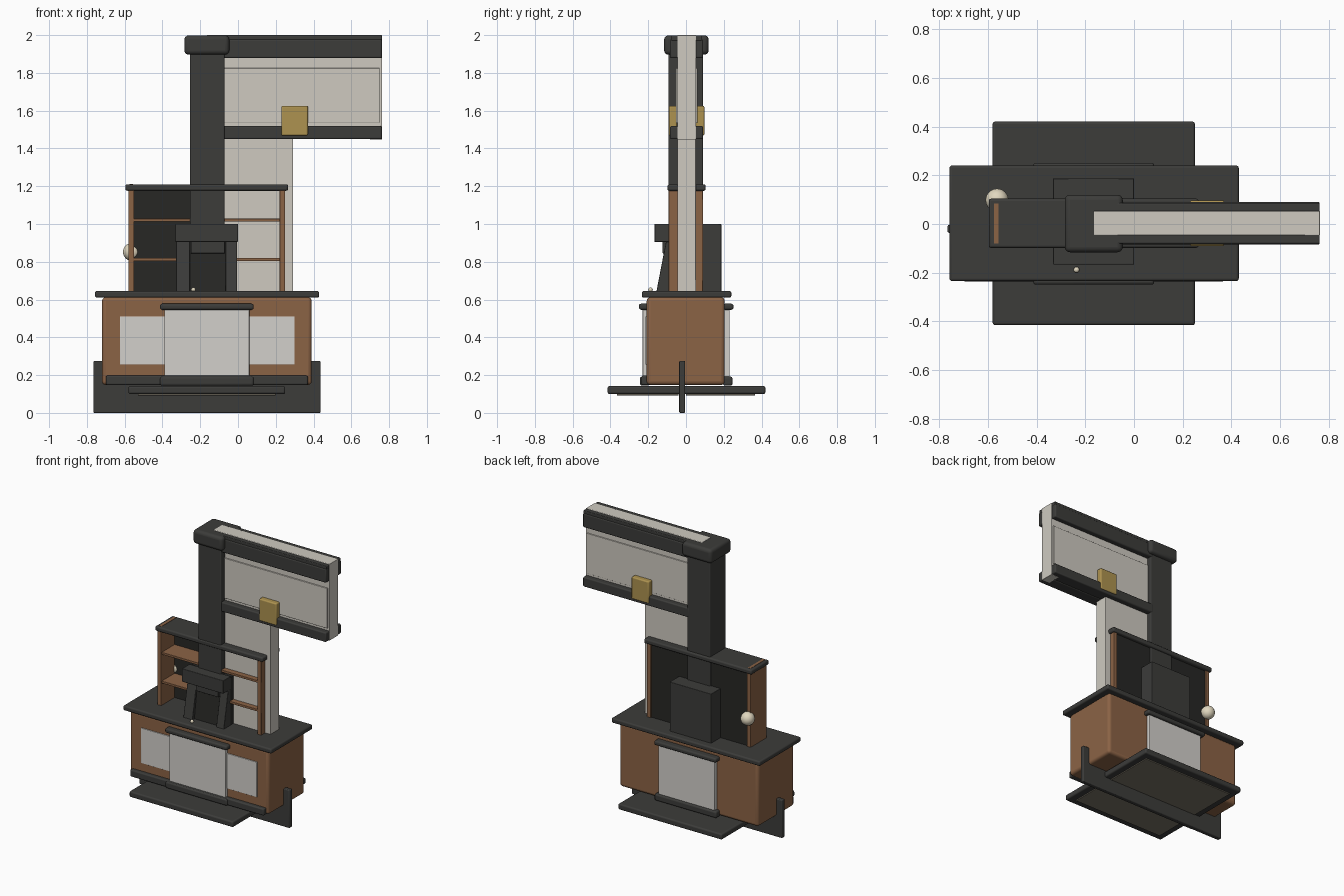
import bpy, bmesh
from mathutils import Vector

if "Cube" in bpy.data.objects:
    bpy.data.objects.remove(bpy.data.objects["Cube"])


def mat(name, col):
    m = bpy.data.materials.new(name)
    m.diffuse_color = (*col, 1)
    m.use_nodes = True
    m.node_tree.nodes["Principled BSDF"].inputs["Base Color"].default_value = m.diffuse_color
    return m


DARK = mat("charcoal", (0.045, 0.045, 0.042))
BLACK = mat("soot", (0.02, 0.02, 0.018))
WOOD = mat("wood", (0.26, 0.125, 0.06))
PALE = mat("pale_stone", (0.62, 0.59, 0.53))
WHITE = mat("pale_panel", (0.65, 0.63, 0.60))
GOLD = mat("brass", (0.42, 0.29, 0.08))
TAUPE = mat("underside", (0.19, 0.17, 0.13))
CREAM = mat("cream", (0.75, 0.68, 0.52))


def finish(name, bm, material, bevel=0, seg=3):
    bmesh.ops.recalc_face_normals(bm, faces=bm.faces)
    me = bpy.data.meshes.new(name)
    bm.to_mesh(me)
    bm.free()
    ob = bpy.data.objects.new(name, me)
    bpy.context.collection.objects.link(ob)
    me.materials.append(material)
    if bevel:
        b = ob.modifiers.new("bevel", 'BEVEL')
        b.width, b.segments = bevel, seg
    bpy.ops.object.select_all(action='DESELECT')
    ob.select_set(True)
    bpy.context.view_layer.objects.active = ob
    bpy.ops.object.shade_smooth_by_angle()
    return ob


def box(name, x, y, z, material, bevel=0.004, seg=3):
    """Box from (min, max) ranges."""
    bm = bmesh.new()
    bmesh.ops.create_cube(bm, size=1)
    for v in bm.verts:
        v.co = Vector([(r[0] + r[1]) / 2 + c * (r[1] - r[0]) for r, c in zip((x, y, z), v.co)])
    return finish(name, bm, material, bevel, seg)


def prism(name, pts, lo, hi, axis, material, bevel=0.0):
    """Extrude a profile: axis 'x' takes (y, z) points, axis 'y' takes (x, z) points."""
    bm = bmesh.new()
    place = (lambda a, b: (lo, a, b)) if axis == 'x' else (lambda a, b: (a, lo, b))
    face = bm.faces.new([bm.verts.new(place(a, b)) for a, b in pts])
    out = bmesh.ops.extrude_face_region(bm, geom=[face])
    move = Vector((hi - lo, 0, 0)) if axis == 'x' else Vector((0, hi - lo, 0))
    bmesh.ops.translate(bm, verts=[g for g in out['geom'] if isinstance(g, bmesh.types.BMVert)], vec=move)
    return finish(name, bm, material, bevel)


def ball(name, loc, r, material):
    bm = bmesh.new()
    bmesh.ops.create_uvsphere(bm, u_segments=32, v_segments=16, radius=r)
    bmesh.ops.translate(bm, verts=bm.verts, vec=loc)
    return finish(name, bm, material)


# Base: upright keel with raised ends, crossed by a flat foot plate
prism("keel", [(-0.765, 0.005), (0.437, 0.005), (0.437, 0.28), (0.38, 0.28), (0.38, 0.16),
               (-0.71, 0.16), (-0.71, 0.28), (-0.765, 0.28)], -0.036, -0.004, 'y', DARK, 0.006).location.z = -0.005
box("foot_plate", (-0.58, 0.25), (-0.415, 0.42), (0.10, 0.142), DARK, 0.01)
for s, (a, b) in (("front", (-0.365, -0.04)), ("back", (0.0, 0.365))):
    box("underside_panel_" + s, (-0.53, 0.20), (a, b), (0.093, 0.11), TAUPE, 0.002)

# Cabinet with its worktop
box("cabinet", (-0.72, 0.39), (-0.208, 0.205), (0.148, 0.612), WOOD, 0.02, 4)
box("worktop", (-0.757, 0.43), (-0.234, 0.24), (0.61, 0.645), DARK, 0.01)
box("long_front_panel", (-0.625, 0.30), (-0.214, -0.19), (0.256, 0.51), WHITE, 0.002)
box("front_lip", (-0.70, 0.37), (-0.236, -0.19), (0.148, 0.197), DARK, 0.008)

# Centre panel and its two rails, front and back
for s, side in ((-1, "front"), (1, "back")):
    def span(a, b):
        return tuple(sorted((s * a + 0.001, s * b + 0.001)))
    box("centre_panel_" + side, (-0.39, 0.06), span(0.19, 0.23), (0.185, 0.55), WHITE, 0.004)
    box("upper_rail_" + side, (-0.413, 0.083), span(0.195, 0.25), (0.546, 0.578), DARK, 0.011)
    box("lower_rail_" + side, (-0.413, 0.083), span(0.195, 0.245), (0.144, 0.192), DARK, 0.011)

# Open shelf unit
for n, a, b, top in (("left", -0.58, -0.55, 1.19), ("right", 0.22, 0.25, 1.19)):
    box("shelf_wall_" + n, (a, b), (-0.092, 0.09), (0.64, top), WOOD, 0.003)
box("shelf_top", (-0.596, 0.265), (-0.098, 0.104), (1.176, 1.21), DARK, 0.01)
box("shelf_top_inlay", (-0.575, -0.555), (-0.08, 0.085), (1.17, 1.212), WOOD, 0)
for i, z in enumerate((0.812, 1.02)):
    box(f"shelf_{i + 1}", (-0.555, 0.225), (-0.085, 0.075), (z - 0.008, z + 0.008), WOOD, 0.002)
box("shelf_back", (-0.555, 0.225), (0.062, 0.08), (0.64, 1.18), BLACK, 0)
ball("round_ornament", (-0.562, 0.098, 0.852), 0.047, CREAM)

# Pale inverted-L core: post plus overhanging beam
prism("pale_core", [(-0.165, 0.64), (0.292, 0.64), (0.292, 1.455), (0.762, 1.455),
                    (0.762, 2.0), (-0.165, 2.0)], -0.046, 0.053, 'y', PALE, 0.003)

# Dark post with rounded cap (cap top just below the pale inlay)
box("dark_post", (-0.255, -0.072), (-0.093, 0.09), (0.64, 1.95), DARK, 0.006)
box("post_cap", (-0.284, -0.046), (-0.116, 0.12), (1.897, 1.998), DARK, 0.022, 4)

# Beam trims, recessed panels and brass plates on both faces
for s, side in ((-1, "front"), (1, "back")):
    def off(a, b):
        return tuple(sorted((s * a + 0.003, s * b + 0.003)))
    box("beam_top_bar_" + side, (-0.09, 0.762), off(0.045, 0.088), (1.878, 1.978), DARK, 0.008)
    box("beam_top_edge_" + side, (-0.09, 0.762), off(0.045, 0.083), (1.97, 1.998), DARK, 0.005)
    box("beam_bottom_bar_" + side, (-0.09, 0.762), off(0.0, 0.088), (1.449, 1.518), DARK, 0.008)
    box("beam_panel_" + side, (-0.09, 0.75), off(0.045, 0.057), (1.535, 1.825), PALE, 0.002)
    box("brass_plate_" + side, (0.23, 0.37), off(0.05, 0.094), (1.468, 1.626), GOLD, 0.008)
box("beam_end_strip", (0.70, 0.763), (-0.046, 0.053), (1.447, 2.0), PALE, 0.002)

# Firebox: rear housing, hood, sloping cheeks and screen
box("firebox_housing", (-0.332, 0.0), (0.07, 0.187), (0.64, 1.0), DARK, 0.003)
box("firebox_body", (-0.325, -0.005), (-0.095, 0.08), (0.64, 0.99), BLACK, 0.002)
box("hood", (-0.332, 0.0), (-0.167, -0.08), (0.905, 1.0), DARK, 0.004)
cheek = [(-0.08, 0.64), (-0.157, 0.64), (-0.105, 0.91), (-0.08, 0.91)]
prism("cheek_left", cheek, -0.328, -0.255, 'x', DARK, 0.003)
prism("cheek_right", cheek, -0.065, -0.004, 'x', DARK, 0.003)
prism("fire_screen", [(-0.08, 0.64), (-0.135, 0.64), (-0.095, 0.91), (-0.08, 0.91)], -0.26, -0.06, 'x', BLACK)
box("screen_header", (-0.25, -0.07), (-0.125, -0.08), (0.845, 0.91), DARK, 0.003)
ball("small_knob", (-0.236, -0.188, 0.652), 0.012, CREAM)
